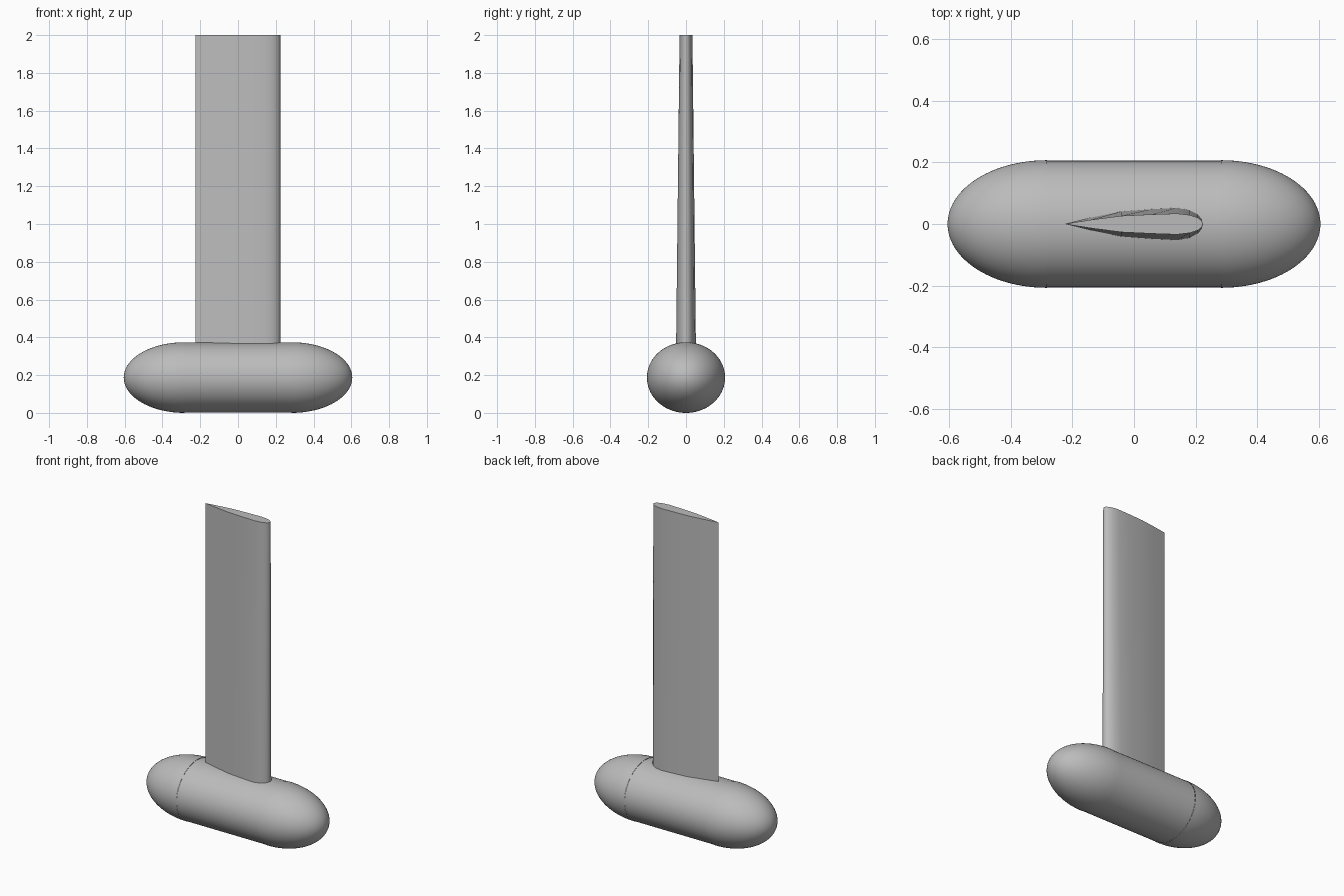
import bpy
import bmesh
from math import sin, cos, pi, radians

old = bpy.data.objects.get("Cube")
if old:
    bpy.data.objects.remove(old, do_unlink=True)

grey = bpy.data.materials.new("plain grey")
grey.use_nodes = True
grey.diffuse_color = (0.5, 0.5, 0.5, 1)
grey.node_tree.nodes["Principled BSDF"].inputs["Base Color"].default_value = (0.5, 0.5, 0.5, 1)

SEG = 72
RY, RZ, MID_Z = 0.207, 0.187, 0.187
HALF, CAP = 0.283, 0.322


def finish(name, bm, angle):
    bmesh.ops.recalc_face_normals(bm, faces=bm.faces)
    mesh = bpy.data.meshes.new(name)
    bm.to_mesh(mesh)
    bm.free()
    mesh.materials.append(grey)
    obj = bpy.data.objects.new(name, mesh)
    bpy.context.collection.objects.link(obj)
    bpy.ops.object.select_all(action='DESELECT')
    obj.select_set(True)
    bpy.context.view_layer.objects.active = obj
    bpy.ops.object.shade_smooth_by_angle(angle=radians(angle))
    return obj


def ring(bm, x, scale):
    return [bm.verts.new((x, RY * scale * cos(2 * pi * i / SEG),
                          MID_Z + RZ * scale * sin(2 * pi * i / SEG)))
            for i in range(SEG)]


def bridge(bm, a, b):
    n = len(a)
    for i in range(n):
        bm.faces.new((a[i], a[(i + 1) % n], b[(i + 1) % n], b[i]))


# Straight middle of the bulb, a hair slimmer than its ends
bm = bmesh.new()
bridge(bm, ring(bm, -HALF, 0.992), ring(bm, HALF, 0.992))
finish("bulb_middle", bm, 30)

# Half-ellipsoid ends
for name, side in (("bulb_nose", 1), ("bulb_tail", -1)):
    bm = bmesh.new()
    steps = 24
    rings = [ring(bm, side * (HALF + CAP * sin(t * pi / 2 / steps)), cos(t * pi / 2 / steps))
             for t in range(steps)]
    for a, b in zip(rings, rings[1:]):
        bridge(bm, a, b)
    tip = bm.verts.new((side * (HALF + CAP), 0, MID_Z))
    for i in range(SEG):
        bm.faces.new((rings[-1][i], rings[-1][(i + 1) % SEG], tip))
    finish(name, bm, 30)

# Tapered foil fin: x, half thickness as a share of the maximum
HALF_FOIL = [(-0.14, 0.4), (-0.04, 0.78), (0.06, 0.92), (0.14, 1.0),
             (0.18, 0.86), (0.207, 0.6), (0.219, 0.33)]
outline = ([(-0.225, 0)] + [(x, -t) for x, t in HALF_FOIL] + [(0.224, 0)]
           + [(x, t) for x, t in reversed(HALF_FOIL)])
bm = bmesh.new()
root, top = [[bm.verts.new((x, t * thick, z)) for x, t in outline]
             for z, thick in ((0.3, 0.053), (2.0, 0.034))]
bridge(bm, root, top)
bm.faces.new(root)
bm.faces.new(top)
finish("fin", bm, 40)
